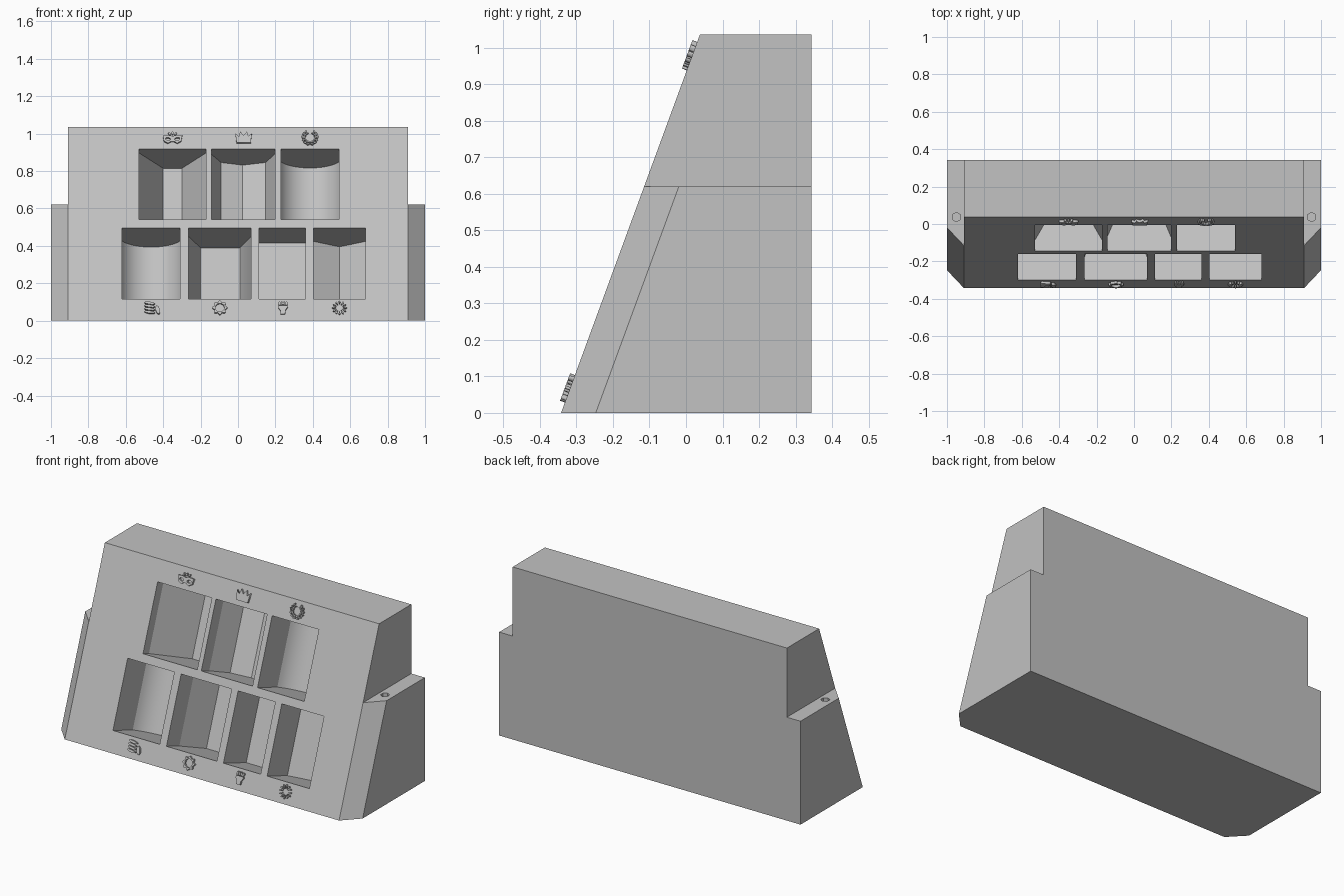
import bpy, bmesh, math
from mathutils import Matrix, Vector

if "Cube" in bpy.data.objects:
    bpy.data.objects.remove(bpy.data.objects["Cube"])

TILT = 0.367                                   # front face run per unit of height
L = math.hypot(1, TILT)
UP = Vector((0, TILT / L, 1 / L))              # up along the sloped face
OUT = Vector((0, -1 / L, TILT / L))            # out of the sloped face
FRONT, BACK = -0.342, 0.343
SLOPE = Matrix((Vector((1, 0, 0)), UP, OUT)).transposed().to_4x4()
SLOPE.translation = (0, FRONT, 0)

grey = bpy.data.materials.new("grey plastic")
grey.diffuse_color = (0.54, 0.54, 0.54, 1)
grey.use_nodes = True
grey.node_tree.nodes["Principled BSDF"].inputs["Base Color"].default_value = grey.diffuse_color


def mesh_object(name, bm):
    bmesh.ops.recalc_face_normals(bm, faces=bm.faces)
    me = bpy.data.meshes.new(name)
    bm.to_mesh(me)
    bm.free()
    me.materials.append(grey)
    ob = bpy.data.objects.new(name, me)
    bpy.context.collection.objects.link(ob)
    return ob


def select(ob):
    bpy.ops.object.select_all(action='DESELECT')
    ob.select_set(True)
    bpy.context.view_layer.objects.active = ob


def prism(name, start, end):
    bm = bmesh.new()
    a = [bm.verts.new(p) for p in start]
    b = [bm.verts.new(p) for p in end]
    bm.faces.new(a)
    bm.faces.new(b)
    for i in range(len(a)):
        j = (i + 1) % len(a)
        bm.faces.new((a[i], a[j], b[j], b[i]))
    return mesh_object(name, bm)


# Wedge body with lower, chamfered side shoulders
def plan(z):
    f = FRONT + TILT * z
    half = [(0.91, BACK), (1, BACK), (1, f + 0.095), (0.91, f)]
    return [(x, y, z) for x, y in half] + [(-x, y, z) for x, y in reversed(half)]


bm = bmesh.new()
low = [bm.verts.new(p) for p in plan(0)]
mid = [bm.verts.new(p) for p in plan(0.62)]
core = [mid[i] for i in (0, 3, 4, 7)]
top = [bm.verts.new(plan(1.035)[i]) for i in (0, 3, 4, 7)]
for lower, upper in ((low, mid), (core, top)):
    for i in range(len(lower)):
        j = (i + 1) % len(lower)
        bm.faces.new((lower[i], lower[j], upper[j], upper[i]))
for f in (low, top, mid[:4], mid[4:]):
    bm.faces.new(f)
bmesh.ops.dissolve_limit(bm, angle_limit=0.01, verts=bm.verts, edges=bm.edges)
body = mesh_object("holder_body", bm)


# Pocket cutters: (x, depth) sections swept along the slope
def arc(x0, x1, edge, deep, n=24):
    c, w, s = (x0 + x1) / 2, (x1 - x0) / 2, deep - edge
    r = (w * w + s * s) / (2 * s)
    a = math.asin(min(1, w / r))
    return [(c + r * math.sin(t), deep - r + r * math.cos(t))
            for t in (-a + 2 * a * i / n for i in range(n + 1))]


LOWER, UPPER = (0.115, 0.495), (0.54, 0.918)
pockets = [
    (UPPER, [(-0.53, 0.06), (-0.40, 0.30), (-0.30, 0.30), (-0.17, 0.06)]),
    (UPPER, [(-0.143, 0.08), (-0.09, 0.21), (0.025, 0.25), (0.147, 0.21), (0.197, 0.08)]),
    (UPPER, arc(0.23, 0.54, 0.20, 0.295)),
    (LOWER, arc(-0.62, -0.31, 0.20, 0.295)),
    (LOWER, [(-0.265, 0.13), (-0.20, 0.305), (0.01, 0.305), (0.07, 0.13)]),
    (LOWER, [(0.113, 0.23), (0.36, 0.23)]),
    (LOWER, [(0.403, 0.205), (0.543, 0.29), (0.683, 0.205)]),
]
cutters = []
for (z0, z1), sec in pockets:
    sec = [(sec[0][0], -0.05)] + sec + [(sec[-1][0], -0.05)]
    ends = [[SLOPE @ Vector((x, z * L, -d)) for x, d in sec] for z in (z0, z1)]
    cutters.append(prism("pocket_cutter", *ends))

# Hexagonal peg holes in the shoulders
for s in (-1, 1):
    ring = [(s * 0.95 + 0.025 * math.sin(k * math.pi / 3),
             0.037 + 0.025 * math.cos(k * math.pi / 3)) for k in range(6)]
    cutters.append(prism("hole_cutter", [(x, y, 0.52) for x, y in ring],
                         [(x, y, 0.70) for x, y in ring]))

for c in cutters:
    m = body.modifiers.new("cut", 'BOOLEAN')
    m.operation, m.solver, m.object = 'DIFFERENCE', 'EXACT', c
    select(body)
    bpy.ops.object.modifier_apply(modifier=m.name)
    bpy.data.objects.remove(c)
bpy.ops.object.shade_smooth_by_angle(angle=math.radians(20))


# Raised pictograms on the sloped face; inner loops become holes
def ellipse(cx, cy, rx, ry, turn=0, n=14):
    ca, sa = math.cos(turn), math.sin(turn)
    pts = [(rx * math.cos(2 * math.pi * i / n), ry * math.sin(2 * math.pi * i / n))
           for i in range(n)]
    return [(cx + x * ca - y * sa, cy + x * sa + y * ca) for x, y in pts]


def icon(name, x, z, loops):
    cu = bpy.data.curves.new(name, 'CURVE')
    cu.dimensions, cu.fill_mode, cu.extrude = '2D', 'BOTH', 0.008
    for loop in loops:
        sp = cu.splines.new('POLY')
        sp.points.add(len(loop) - 1)
        for p, (a, b) in zip(sp.points, loop):
            p.co = (a, b, 0, 1)
        sp.use_cyclic_u = True
    cu.materials.append(grey)
    ob = bpy.data.objects.new(name, cu)
    bpy.context.collection.objects.link(ob)
    ob.matrix_world = SLOPE @ Matrix.Translation((x, z * L, 0.006))
    select(ob)
    bpy.ops.object.convert(target='MESH')


half = [(0, 0.008), (0.025, 0.014), (0.052, 0.012), (0.046, -0.02), (0.025, -0.032), (0.008, -0.022)]
mask = half + [(-x, y) for x, y in reversed(half[1:])]
icon("mask_icon", -0.35, 0.975, [mask] +
     [ellipse(s * 0.025, -0.008, 0.014, 0.008, s * 0.2) for s in (-1, 1)] +
     [ellipse(k * 0.017, 0.026 - abs(k) * 0.003, 0.005, 0.009, -k * 0.5) for k in (-1, 0, 1)])

half = [(0, 0.012), (0.018, 0.034), (0.026, 0.006), (0.044, 0.024), (0.038, -0.03)]
icon("crown_icon", 0.03, 0.975, [[(-x, y) for x, y in reversed(half[1:])] + half])

leaves = []
for s in (-1, 1):
    for k in range(6):
        a = -math.pi / 2 + 0.25 + k * 0.45
        for r, t in ((0.028, -0.5), (0.040, 0.5)):
            leaves.append(ellipse(s * r * math.cos(a), r * math.sin(a), 0.0085, 0.004,
                                  s * (a + math.pi / 2 - t) if s > 0 else math.pi - (a + math.pi / 2 - t), 8))
icon("wreath_icon", 0.385, 0.978, leaves)

icon("coin_stack_icon", -0.46, 0.066,
     [ellipse(-0.012, 0.026 - 0.017 * k, 0.028, 0.007, -0.15) for k in range(4)] +
     [ellipse(0.031, -0.012, 0.011, 0.024, 0.25)])

gear = [((0.035 + 0.005 * math.cos(8 * t)) * math.cos(t), (0.035 + 0.005 * math.cos(8 * t)) * math.sin(t))
        for t in (2 * math.pi * i / 64 for i in range(64))]
icon("gear_icon", -0.097, 0.066, [gear, ellipse(0, 0, 0.024, 0.024, 0, 24)])

icon("fist_icon", 0.24, 0.066,
     [[(-0.014, -0.036), (0.012, -0.036), (0.014, -0.014), (0.026, 0.004), (0.024, 0.012), (-0.024, 0.012),
       (-0.024, -0.002), (-0.014, -0.014)]] +
     [ellipse(-0.018 + 0.0125 * k, 0.024, 0.0055, 0.011) for k in range(4)])

rays = []
for k in range(12):
    a = k * math.pi / 6
    rays.append([(r * math.cos(a + t), r * math.sin(a + t))
                 for r, t in ((0.018, 0), (0.034, -0.13), (0.040, 0), (0.034, 0.13))])
icon("burst_icon", 0.543, 0.066, rays)
